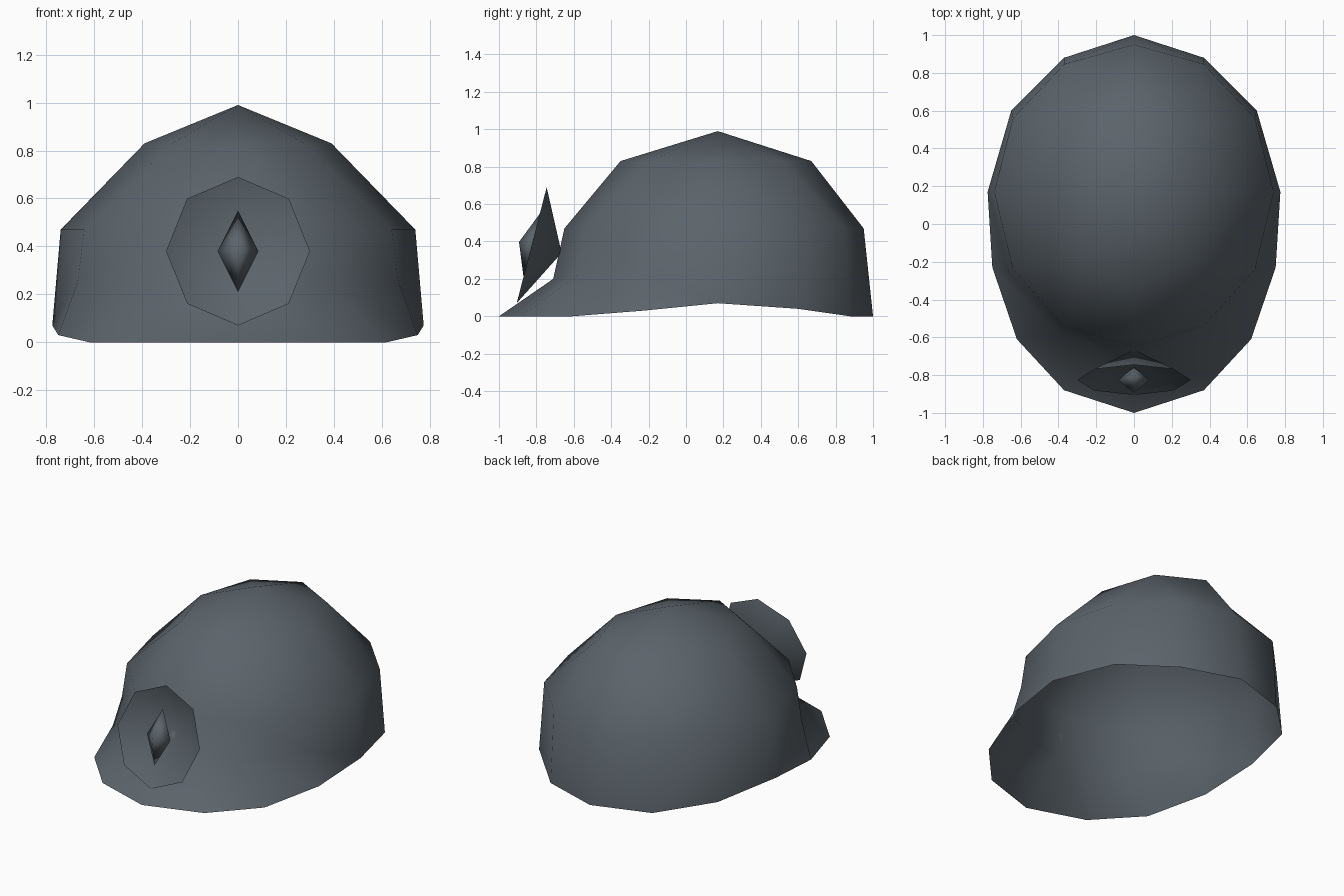
import bpy
import bmesh
from math import sin, cos, pi, radians
from mathutils import Vector

cube = bpy.data.objects.get("Cube")
if cube:
    bpy.data.objects.remove(cube, do_unlink=True)

slate = bpy.data.materials.new("dark slate")
slate.use_nodes = True
COLOUR = (0.105, 0.127, 0.147, 1)
slate.diffuse_color = COLOUR
slate.node_tree.nodes["Principled BSDF"].inputs["Base Color"].default_value = COLOUR


def finish(name, bm):
    """Turn a bmesh into a smooth-shaded object."""
    bmesh.ops.remove_doubles(bm, verts=bm.verts, dist=0.001)
    bmesh.ops.recalc_face_normals(bm, faces=bm.faces)
    for f in bm.faces:
        f.smooth = True
    mesh = bpy.data.meshes.new(name)
    bm.to_mesh(mesh)
    bm.free()
    mesh.materials.append(slate)
    obj = bpy.data.objects.new(name, mesh)
    bpy.context.collection.objects.link(obj)
    return obj


# Helmet shell: half rings from front (angle 0) to back (180), then mirrored
CY = 0.17


def half_ring(steps, rx, front, back, z):
    pts = []
    for i in range(steps + 1):
        a = pi * i / steps
        ry = front if cos(a) > 0 else back
        pts.append((rx * sin(a), CY - ry * cos(a), z))
    return pts


def stitch(bm, upper, lower, pairs):
    """Join two rows; each pair of indices is one cross edge."""
    for (a, b), (c, d) in zip(pairs, pairs[1:]):
        loop = [upper[a], lower[b], lower[d], upper[c]]
        bm.faces.new(list(dict.fromkeys(loop)))


bm = bmesh.new()


def row(pts):
    return [bm.verts.new(p) for p in pts]


tip = row([(0, CY, 0.99)])
crown = row(half_ring(4, 0.39, 0.52, 0.5, 0.83))
band = row(half_ring(6, 0.74, 0.82, 0.78, 0.47))
rear = [(0.775, CY, 0.07), (0.65, 0.6, 0.04), (0.37, 0.88, 0), (0, 1, 0)]
base = row([(0, -0.71, 0.2), (0.39, -0.58, 0.22), (0.67, -0.25, 0.25)] + rear)
brim = row([(0, -1, 0), (0.37, -0.88, 0), (0.62, -0.61, 0), (0.75, -0.23, 0.03)])
brim.append(base[3])

stitch(bm, tip, crown, [(0, i) for i in range(5)])
stitch(bm, crown, band, [(0, 0), (1, 1), (1, 2), (2, 3), (3, 4), (3, 5), (4, 6)])
stitch(bm, band, base, [(i, i) for i in range(7)])
stitch(bm, base, brim, [(0, 0), (1, 1), (1, 2), (2, 3), (3, 4)])

half = bm.verts[:] + bm.edges[:] + bm.faces[:]
bmesh.ops.mirror(bm, geom=half, axis='X', merge_dist=0.001)
finish("helmet_shell", bm)


# Headlamp: an open eight-sided cone holding a pointed bulb, tipped back
def lamp_part(name, bm):
    obj = finish(name, bm)
    obj.location = (0, -0.825, 0.38)
    obj.rotation_euler = (radians(-14.5), 0, 0)
    return obj


bm = bmesh.new()
apex = bm.verts.new((0, 0.165, 0))
rim = [bm.verts.new((0.3 * sin(i * pi / 4), 0, 0.32 * cos(i * pi / 4))) for i in range(8)]
for i in range(8):
    bm.faces.new((apex, rim[i], rim[(i + 1) % 8]))
lamp_part("lamp_reflector", bm)

bm = bmesh.new()
size = Vector((0.085, 0.07, 0.175))
poles = [bm.verts.new((0, 0, s * size.z)) for s in (1, -1)]
waist = [bm.verts.new((size.x * cos(i * pi / 2), size.y * sin(i * pi / 2), 0)) for i in range(4)]
for pole in poles:
    for i in range(4):
        bm.faces.new((pole, waist[i], waist[(i + 1) % 4]))
lamp_part("lamp_bulb", bm)
